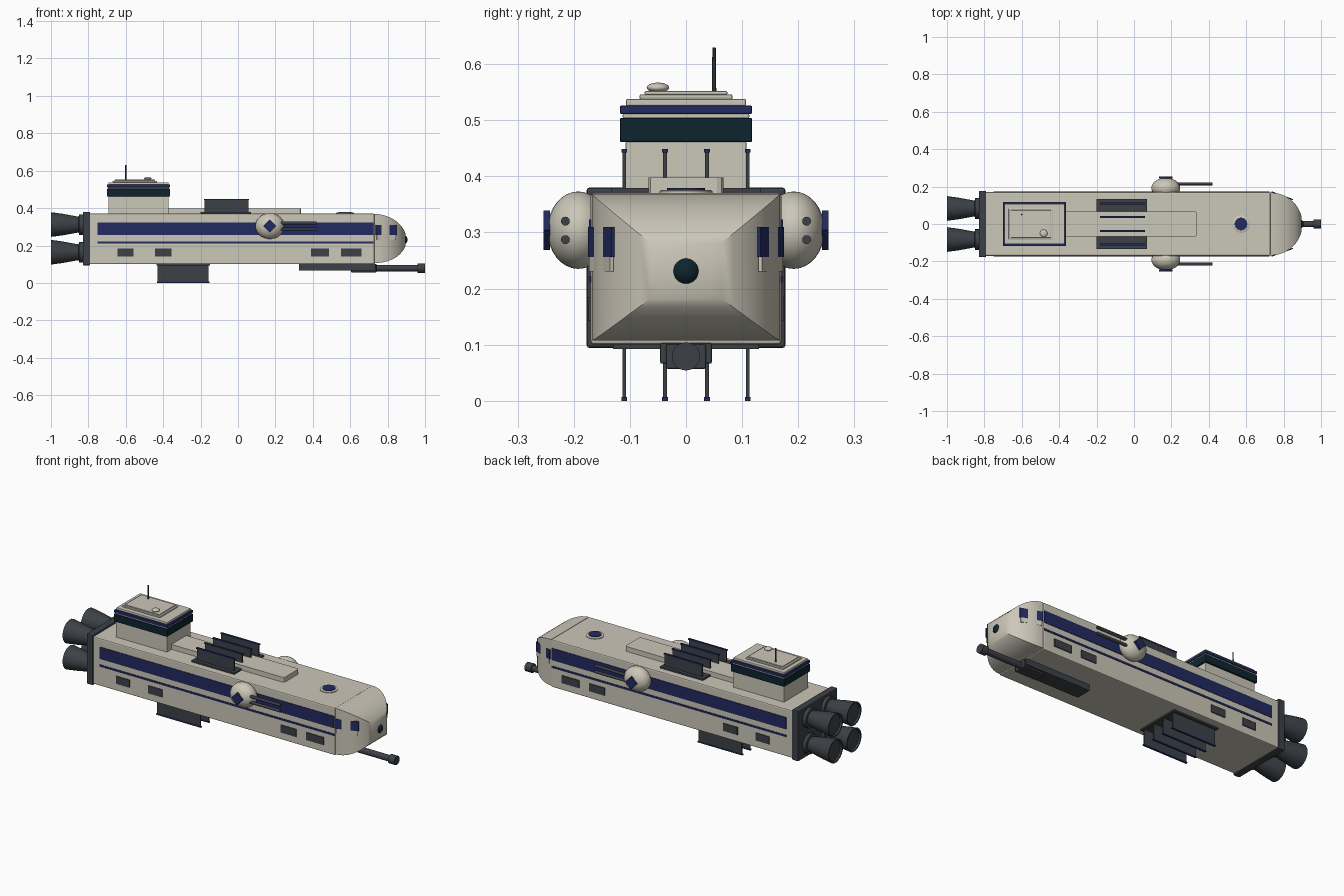
import bpy, bmesh, math
from mathutils import Matrix

if "Cube" in bpy.data.objects:
    bpy.data.objects.remove(bpy.data.objects["Cube"])


def mat(name, rgb):
    m = bpy.data.materials.new(name)
    m.diffuse_color = (*rgb, 1)
    m.use_nodes = True
    m.node_tree.nodes["Principled BSDF"].inputs["Base Color"].default_value = m.diffuse_color
    return m


CREAM = mat("cream hull", (0.60, 0.57, 0.48))
NAVY = mat("navy paint", (0.016, 0.024, 0.115))
GREY = mat("charcoal metal", (0.045, 0.053, 0.062))
TEAL = mat("dark teal glass", (0.004, 0.018, 0.027))


def finish(name, bm, m, smooth=False):
    bmesh.ops.recalc_face_normals(bm, faces=bm.faces[:])
    me = bpy.data.meshes.new(name)
    bm.to_mesh(me)
    bm.free()
    me.materials.append(m)
    ob = bpy.data.objects.new(name, me)
    bpy.context.collection.objects.link(ob)
    if smooth:
        bpy.ops.object.select_all(action='DESELECT')
        ob.select_set(True)
        bpy.context.view_layer.objects.active = ob
        bpy.ops.object.shade_smooth_by_angle(angle=math.radians(35))
    return ob


def box(name, x, y, z, m, bevel=0.0, upright_only=False):
    """Box from (min, max) ranges, optionally with bevelled edges."""
    bm = bmesh.new()
    bmesh.ops.create_cube(bm, size=1)
    for v in bm.verts:
        v.co = [r[0] if c < 0 else r[1] for r, c in zip((x, y, z), v.co)]
    if bevel:
        edges = [e for e in bm.edges if not upright_only
                 or abs(e.verts[0].co.z - e.verts[1].co.z) > 1e-4]
        bmesh.ops.bevel(bm, geom=edges, offset=bevel, segments=2,
                        profile=0.5, affect='EDGES')
    return finish(name, bm, m)


def lathe(name, profile, centre, axis, m, sides=24):
    """Turn (distance along axis, radius) points about an x, y or z axis."""
    bm = bmesh.new()
    rings = []
    for d, r in profile:
        rings.append([bm.verts.new((r * math.cos(2 * math.pi * i / sides),
                                    r * math.sin(2 * math.pi * i / sides), d))
                      for i in range(sides)])
    for a, b in zip(rings, rings[1:]):
        for i in range(sides):
            j = (i + 1) % sides
            bm.faces.new((a[i], a[j], b[j], b[i]))
    bm.faces.new(rings[0])
    bm.faces.new(rings[-1])
    rot = {'x': Matrix.Rotation(math.pi / 2, 4, 'Y'),
           'y': Matrix.Rotation(-math.pi / 2, 4, 'X'),
           'z': Matrix()}[axis]
    bm.transform(Matrix.Translation(centre) @ rot)
    return finish(name, bm, m, smooth=sides > 8)


def ball(name, centre, radii, m):
    bm = bmesh.new()
    bmesh.ops.create_uvsphere(bm, u_segments=28, v_segments=16, radius=1)
    bm.transform(Matrix.Translation(centre) @ Matrix.Diagonal((*radii, 1)))
    return finish(name, bm, m, smooth=True)


# Main hull and rear bulkhead
box("hull", (-0.80, 0.73), (-0.17, 0.17), (0.10, 0.37), CREAM, 0.006)
box("rear_bulkhead", (-0.83, -0.79), (-0.177, 0.177), (0.094, 0.38), GREY, 0.005)

# Domed nose: rectangular sections shrinking towards the tip
bm = bmesh.new()
prev = None
N = 10
for i in range(N + 1):
    t = i / N
    a = math.radians(75) * t
    s = math.cos(a)
    x = 0.73 + 0.165 * math.sin(a) / math.sin(math.radians(75))
    zc = 0.238 - 0.007 * t
    ring = [bm.verts.new((x, sy * 0.168 * s, zc + sz * 0.131 * s))
            for sy, sz in ((-1, -1), (1, -1), (1, 1), (-1, 1))]
    if prev:
        for k in range(4):
            bm.faces.new((prev[k], prev[(k + 1) % 4], ring[(k + 1) % 4], ring[k]))
    else:
        bm.faces.new(ring)
    prev = ring
bm.faces.new(prev)
finish("nose", bm, CREAM, smooth=True)
ball("nose_sensor", (0.88, 0, 0.231), (0.027, 0.027, 0.027), TEAL)

# Side details, mirrored
for s, side in ((-1, "right"), (1, "left")):
    def out(a, b):
        return tuple(sorted((s * a, s * b)))
    box(f"wide_stripe_{side}", (-0.75, 0.725), out(0.168, 0.173), (0.255, 0.323), NAVY)
    box(f"thin_stripe_{side}", (-0.75, 0.725), out(0.168, 0.173), (0.211, 0.222), NAVY)
    for i, (a, b) in enumerate(((-0.645, -0.56), (-0.445, -0.355),
                                (0.39, 0.487), (0.55, 0.66))):
        box(f"vent_{side}_{i}", (a, b), out(0.168, 0.175), (0.142, 0.185), GREY)

    # Angled cheek plates beside the nose
    for nm, z, ln, m in (("cheek_window", (0.256, 0.310), 0.061, NAVY),
                         ("cheek_sill", (0.230, 0.256), 0.055, CREAM)):
        ob = box(f"{nm}_{side}", (-ln, ln), (-0.003, 0.003), z, m)
        ob.location = (0.793, s * 0.151, 0)
        ob.rotation_euler.z = -s * math.radians(20)

    # Ball turret with twin barrels and diamond cap
    ball(f"turret_{side}", (0.17, s * 0.192, 0.304), (0.077, 0.055, 0.069), CREAM)
    lathe(f"turret_cap_{side}", [(-0.006, 0.035), (0.006, 0.035)],
          (0.17, s * 0.248, 0.304), 'y', NAVY, 4)
    for z in (0.287, 0.320):
        lathe(f"turret_barrel_{side}", [(0, 0.008), (0.22, 0.008)],
              (0.20, s * 0.215, z), 'x', GREY, 12)

# Four engine bells with recessed ends
for y in (-0.083, 0.083):
    for z in (0.164, 0.312):
        lathe("engine_bell",
              [(0.0, 0.055), (-0.02, 0.055), (-0.022, 0.042), (-0.06, 0.049),
               (-0.11, 0.058), (-0.155, 0.064), (-0.17, 0.066), (-0.17, 0.059),
               (-0.16, 0.056)], (-0.83, y, z), 'x', GREY)

# Dorsal spine and hatch
box("dorsal_spine", (-0.40, 0.337), (-0.067, 0.067), (0.365, 0.398), CREAM, 0.012, True)
lathe("hatch_ring", [(0, 0.047), (0.006, 0.047), (0.008, 0.043)], (0.572, 0, 0.368), 'z', CREAM)
lathe("hatch_cover", [(0, 0.034), (0.011, 0.034)], (0.572, 0, 0.368), 'z', NAVY)

# Bridge tower, stacked in layers
for nm, x, hy, z, m in (
        ("tower_base", (-0.693, -0.372), 0.108, (0.365, 0.462), CREAM),
        ("bridge_windows", (-0.70, -0.364), 0.118, (0.461, 0.504), TEAL),
        ("bridge_brow", (-0.695, -0.369), 0.113, (0.503, 0.512), CREAM),
        ("bridge_stripe", (-0.70, -0.364), 0.118, (0.511, 0.526), NAVY),
        ("bridge_roof", (-0.692, -0.372), 0.107, (0.525, 0.538), CREAM),
        ("roof_plate", (-0.67, -0.433), 0.083, (0.537, 0.546), CREAM),
        ("roof_plate_top", (-0.66, -0.443), 0.074, (0.545, 0.552), CREAM)):
    box(nm, x, (-hy, hy), z, m, 0.003)
ball("roof_dome", (-0.483, -0.05, 0.558), (0.02, 0.02, 0.009), CREAM)
lathe("antenna", [(0, 0.004), (0.08, 0.003)], (-0.60, 0.05, 0.55), 'z', GREY, 8)

# Radiator fins above and below, each with a navy edge
for s in (-1, 1):
    box("radiator_base", (-0.20, 0.07), tuple(sorted((s * 0.066, s * 0.134))),
        (0.367, 0.379), GREY)
box("lower_radiator_base", (-0.437, -0.15), (-0.13, 0.13), (0.092, 0.102), GREY)
for y in (-0.11, -0.0375, 0.0375, 0.11):
    box("upper_fin", (-0.18, 0.055), (y - 0.0035, y + 0.0035), (0.37, 0.443), GREY)
    box("upper_fin_edge", (-0.183, 0.06), (y - 0.005, y + 0.005), (0.442, 0.449), NAVY)
    box("lower_fin", (-0.43, -0.157), (y - 0.0035, y + 0.0035), (0.006, 0.10), GREY)
    box("lower_fin_edge", (-0.434, -0.153), (y - 0.005, y + 0.005), (0.0, 0.007), NAVY)

# Ventral cannon
box("cannon_housing", (0.325, 0.735), (-0.046, 0.046), (0.066, 0.103), GREY, 0.003)
box("cannon_breech", (0.605, 0.74), (-0.036, 0.036), (0.057, 0.101), GREY, 0.003)
lathe("cannon_barrel", [(0, 0.017), (0.23, 0.017), (0.23, 0.025), (0.27, 0.025)],
      (0.73, 0, 0.079), 'x', GREY)
